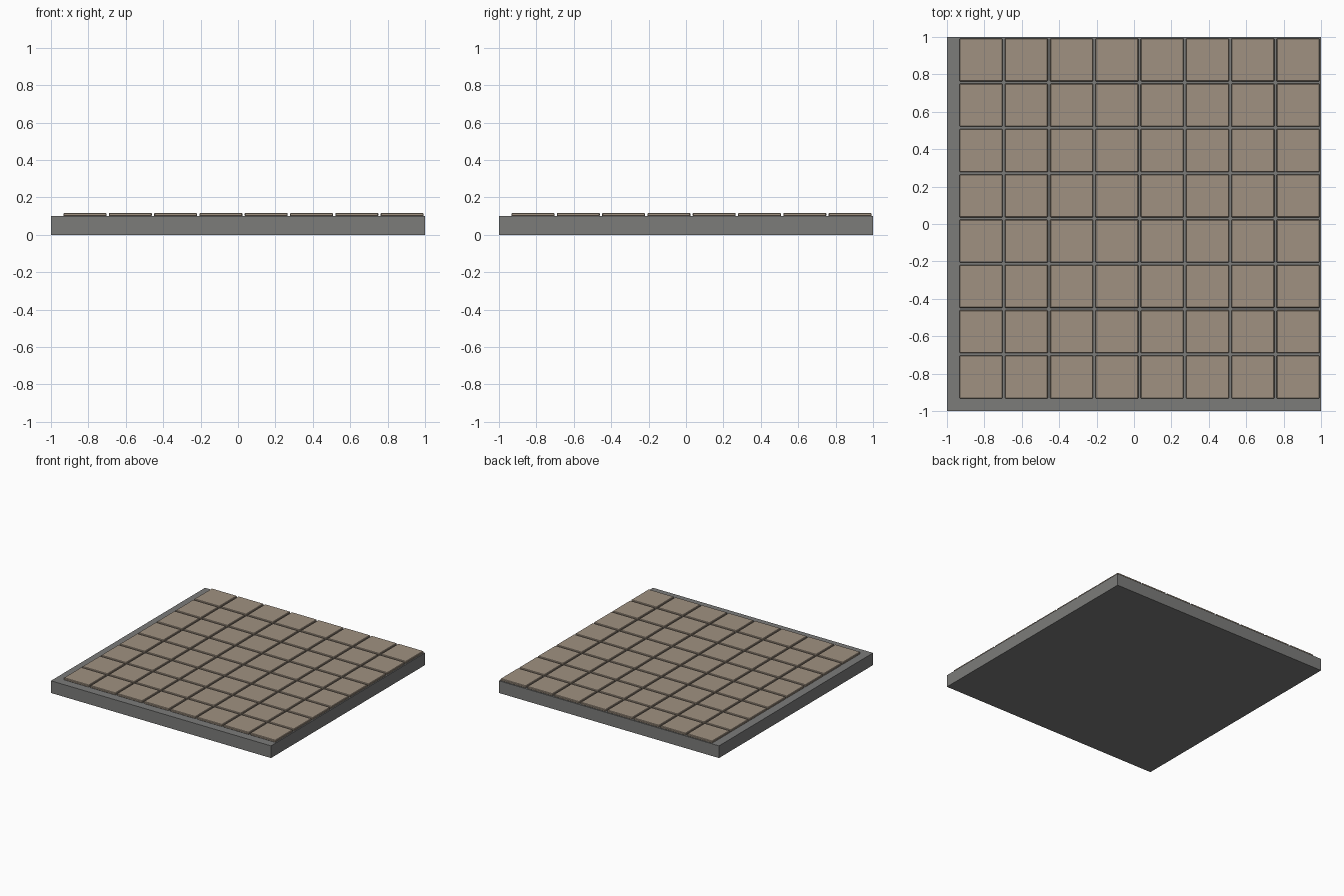
import bpy, bmesh
from mathutils import Matrix, Vector

if "Cube" in bpy.data.objects:
    bpy.data.objects.remove(bpy.data.objects["Cube"])


def material(name, rgb):
    m = bpy.data.materials.new(name)
    m.diffuse_color = (*rgb, 1)
    m.use_nodes = True
    m.node_tree.nodes["Principled BSDF"].inputs["Base Color"].default_value = m.diffuse_color
    return m


def box(bm, lo, hi):
    lo, hi = Vector(lo), Vector(hi)
    mat = Matrix.Translation((lo + hi) / 2) @ Matrix.Diagonal((*(hi - lo), 1))
    return bmesh.ops.create_cube(bm, size=1, matrix=mat)["verts"]


def finish(bm, name, mat):
    me = bpy.data.meshes.new(name)
    bm.to_mesh(me)
    bm.free()
    me.materials.append(mat)
    ob = bpy.data.objects.new(name, me)
    bpy.context.collection.objects.link(ob)
    return ob


grey = material("concrete grey", (0.2, 0.2, 0.195))
tan = material("stone tan", (0.35, 0.285, 0.22))

# Base slab
bm = bmesh.new()
box(bm, (-1, -1, 0), (1, 1, 0.1))
finish(bm, "base_slab", grey)

# Grid of paving tiles, pushed towards the back right corner
START, PITCH, SIZE = -0.933, 0.2422, 0.23
bm = bmesh.new()
for i in range(8):
    for j in range(8):
        x, y = START + i * PITCH, START + j * PITCH
        box(bm, (x, y, 0.098), (x + SIZE, y + SIZE, 0.117))
tiles = finish(bm, "paving_tiles", tan)

# Small chamfer on the tile edges
bev = tiles.modifiers.new("chamfer", "BEVEL")
bev.width = 0.004
bev.segments = 1
